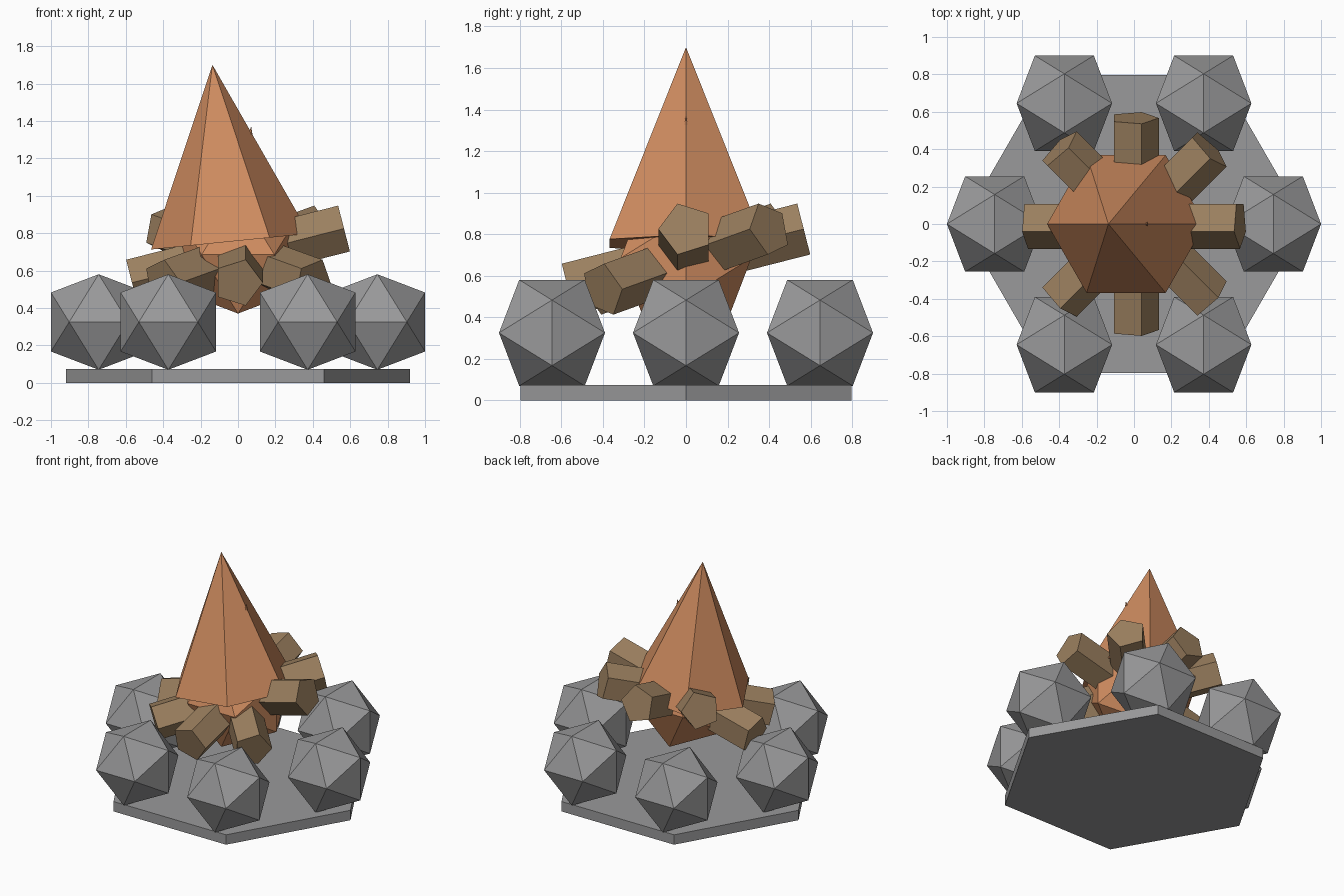
import bpy, bmesh
from math import cos, sin, pi, tau, radians
from mathutils import Matrix, Vector

cube = bpy.data.objects.get("Cube")
if cube:
    bpy.data.objects.remove(cube)


def material(name, rgb):
    m = bpy.data.materials.new(name)
    m.use_nodes = True
    m.diffuse_color = (*rgb, 1)
    m.node_tree.nodes["Principled BSDF"].inputs["Base Color"].default_value = (*rgb, 1)
    return m


STONE = material("grey stone", (0.32, 0.32, 0.325))
WOOD = material("brown wood", (0.33, 0.215, 0.115))
FLAME = material("orange flame", (0.62, 0.26, 0.115))


def solid(name, points, mat, matrix=Matrix()):
    """Flat-faced convex solid around the given points."""
    bm = bmesh.new()
    for p in points:
        bm.verts.new(matrix @ Vector(p))
    bmesh.ops.convex_hull(bm, input=bm.verts[:])
    bmesh.ops.dissolve_limit(bm, angle_limit=radians(1), verts=bm.verts[:], edges=bm.edges[:])
    bmesh.ops.recalc_face_normals(bm, faces=bm.faces[:])
    mesh = bpy.data.meshes.new(name)
    bm.to_mesh(mesh)
    bm.free()
    mesh.materials.append(mat)
    obj = bpy.data.objects.new(name, mesh)
    bpy.context.collection.objects.link(obj)
    return obj


def ring(sides, radius, z, start=0.0):
    return [(radius * cos(start + tau * k / sides),
             radius * sin(start + tau * k / sides), z) for k in range(sides)]


def icosahedron(name, centre, radius, mat):
    golden = (1 + 5 ** 0.5) / 2
    a = radius / (1 + golden ** 2) ** 0.5
    b = a * golden
    pts = []
    for s in (-a, a):
        for t in (-b, b):
            pts += [(t, 0, s), (s, t, 0), (0, s, t)]
    return solid(name, pts, mat, Matrix.Translation(centre))


def cone(name, base, radius, height, tilt):
    pts = ring(6, radius, 0) + [(0, 0, height)]
    solid(name, pts, FLAME, Matrix.Translation(base) @ Matrix.Rotation(tilt, 4, 'Y'))


# Hexagonal stone slab
solid("base_slab", ring(6, 0.92, 0) + ring(6, 0.92, 0.073), STONE)

# Ring of six stones
for i in range(6):
    ang = i * pi / 3
    icosahedron(f"stone_{i + 1}", (0.745 * cos(ang), 0.745 * sin(ang), 0.325), 0.3, STONE)

# Four five-sided logs crossing at the middle, each tilted up at one end
LOG_LENGTH, LOG_RADIUS, LOG_TILT = 1.17, 0.133, 0.25
for i in range(4):
    section = ring(5, LOG_RADIUS, 0, pi)
    pts = [(x, y, z) for x in (-LOG_LENGTH / 2, LOG_LENGTH / 2) for y, z, _ in section]
    turn = Matrix.Rotation(i * pi / 4, 4, 'Z') @ Matrix.Rotation(-LOG_TILT, 4, 'Y')
    solid(f"log_{i + 1}", pts, WOOD, Matrix.Translation((0, 0, 0.68)) @ turn)

# Ember core and the two leaning flames
icosahedron("ember_core", (0, 0, 0.685), 0.37, FLAME)
cone("large_flame", (-0.042, 0, 0.755), 0.425, 0.95, -0.1)
cone("inner_flame", (-0.005, 0, 0.62), 0.2, 0.755, 0.1)
